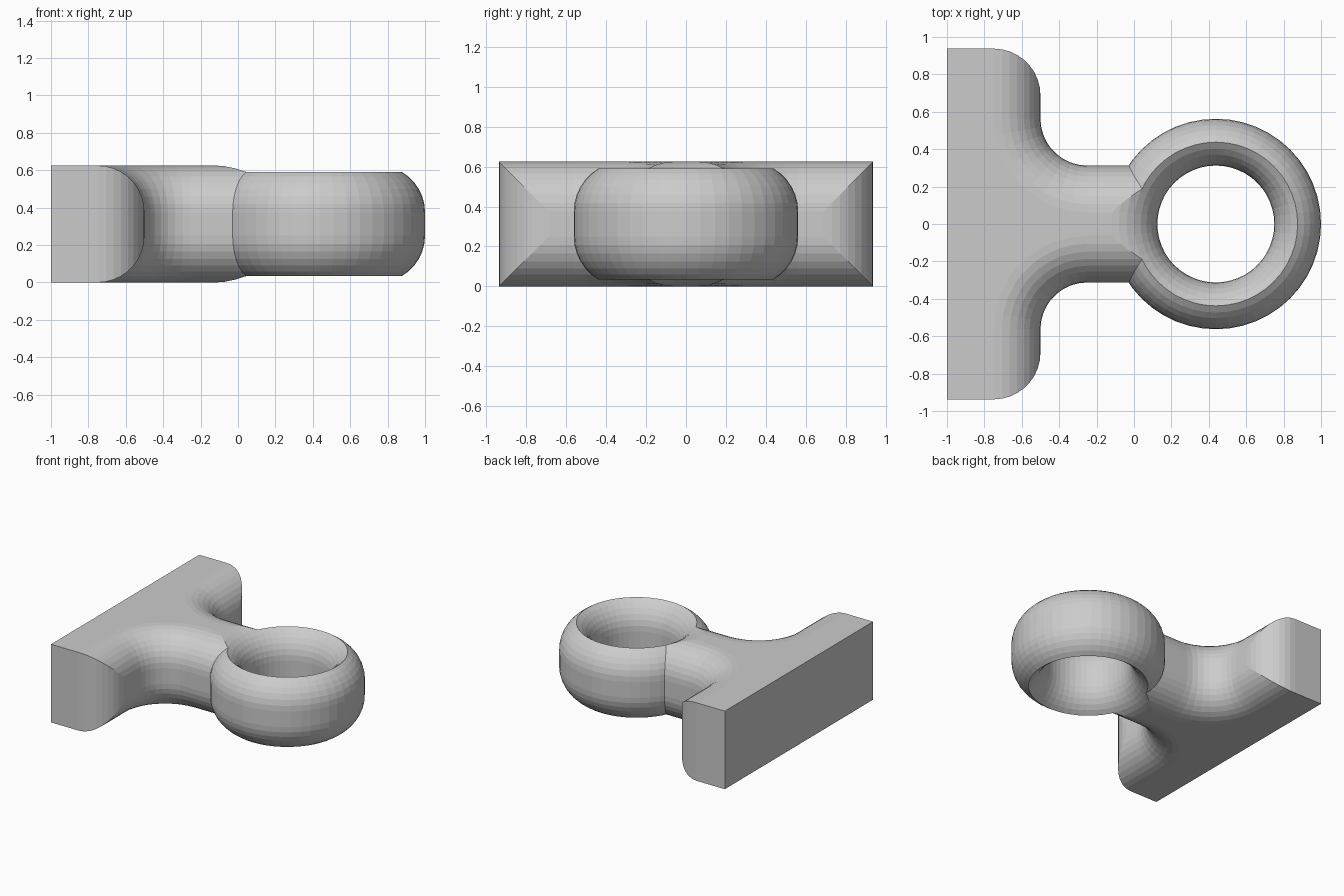
import bpy, bmesh
from math import sin, cos, tan, pi, radians

if "Cube" in bpy.data.objects:
    bpy.data.objects.remove(bpy.data.objects["Cube"])

R = 0.25                     # edge rounding radius
H = 0.625                    # height
RING_X, OUTER, HOLE = 0.4375, 0.5625, 0.3125
N = 9                        # steps per quarter round
ARC = [radians(90 * i / N) for i in range(N + 1)]
SEG = 48


def make_object(name, bm):
    bmesh.ops.remove_doubles(bm, verts=bm.verts, dist=1e-5)
    bmesh.ops.recalc_face_normals(bm, faces=bm.faces)
    mesh = bpy.data.meshes.new(name)
    bm.to_mesh(mesh)
    bm.free()
    obj = bpy.data.objects.new(name, mesh)
    bpy.context.collection.objects.link(obj)
    return obj


def lathe(name, upper):
    """Revolve a profile that is symmetric about mid height."""
    bm = bmesh.new()
    profile = [(r, H - z) for r, z in reversed(upper)] + upper
    rings = [[bm.verts.new((RING_X + r * cos(2 * pi * k / SEG),
                            r * sin(2 * pi * k / SEG), z)) for k in range(SEG)]
             for r, z in profile]
    for a, b in zip(rings, rings[1:]):
        for k in range(SEG):
            n = (k + 1) % SEG
            bm.faces.new((a[k], a[n], b[n], b[k]))
    bm.faces.new(rings[0])
    bm.faces.new(rings[-1])
    return make_object(name, bm)


# Stations along one half outline: (edge point, inward direction, inner point, x limit)
stations = []
for b in reversed(ARC):      # rounded plate corner
    y = 0.9375 - R + R * sin(b)
    stations.append(((-0.5, y), (-1, 0), (-1, y), -0.75 + R * cos(b)))
cx, cy = -0.25, 0.5625       # concave fillet centre
split = radians(36.8699)     # ray to the middle of the back face
for t in sorted(ARC + [split]):
    ux, uy = -cos(t), -sin(t)
    if abs(t - split) < 1e-4:
        inner = (-1, 0)
    elif t < split:
        inner = (-1, cy - 0.75 * tan(t))
    else:
        inner = (cx - cy / tan(t), 0)
    stations.append(((cx + R * ux, cy + R * uy), (ux, uy), inner, 9))
stations.append(((0.1, 0.3125), (0, -1), (0.1, 0), 9))   # neck end

# Plate and neck: sweep the rounded edge along the outline, then mirror
bm = bmesh.new()
loops = []
for (px, py), (ux, uy), inner, limit in stations:
    rim = []
    for a in ARC:
        d = R - R * cos(a)
        rim.append((min(px + ux * d, limit), py + uy * d, H - R + R * sin(a)))
    half = rim + [(*inner, H)]
    pts = [(x, y, H - z) for x, y, z in reversed(half)] + half
    loops.append([bm.verts.new(p) for p in pts])
M = len(loops[0])
for i, (a, b) in enumerate(zip(loops, loops[1:])):
    for j in range(M):
        n = (j + 1) % M
        if n == 0 and abs(a[0].co.y) < 1e-6 and abs(b[0].co.y) < 1e-6:
            continue         # open on the mirror plane
        if i < N and n and j != M // 2 - 1:   # mitred corner
            if j >= M // 2:
                tris = ((a[j], a[n], b[j]), (a[n], b[n], b[j]))
            else:
                tris = ((a[j], a[n], b[n]), (a[j], b[n], b[j]))
            for t in tris:
                bm.faces.new(t)
        else:
            bm.faces.new((a[j], a[n], b[n], b[j]))
bm.faces.new(loops[0])
bm.faces.new(loops[-1])
bmesh.ops.mirror(bm, geom=bm.verts[:] + bm.edges[:] + bm.faces[:],
                 axis='Y', merge_dist=1e-5)
bmesh.ops.dissolve_degenerate(bm, edges=bm.edges, dist=1e-5)
body = make_object("mounting_eye", bm)

# Ring disc with rounded outer edge, and flared hole cutter
disc = lathe("ring_disc", [(OUTER - R + R * cos(a), H - R + R * sin(a)) for a in ARC])
flare = [(HOLE + R - R * cos(a), H - R + R * sin(a)) for a in ARC]
flare[-1] = (HOLE + R, H + 0.0005)
cutter = lathe("hole_cutter", flare + [(HOLE + R, H + 0.1)])

bpy.context.view_layer.objects.active = body
for tool, op in ((disc, 'UNION'), (cutter, 'DIFFERENCE')):
    tool.hide_render = True
    mod = body.modifiers.new(op.lower(), 'BOOLEAN')
    mod.operation, mod.object, mod.solver = op, tool, 'EXACT'
    bpy.ops.object.modifier_apply(modifier=mod.name)
    bpy.data.objects.remove(tool)
